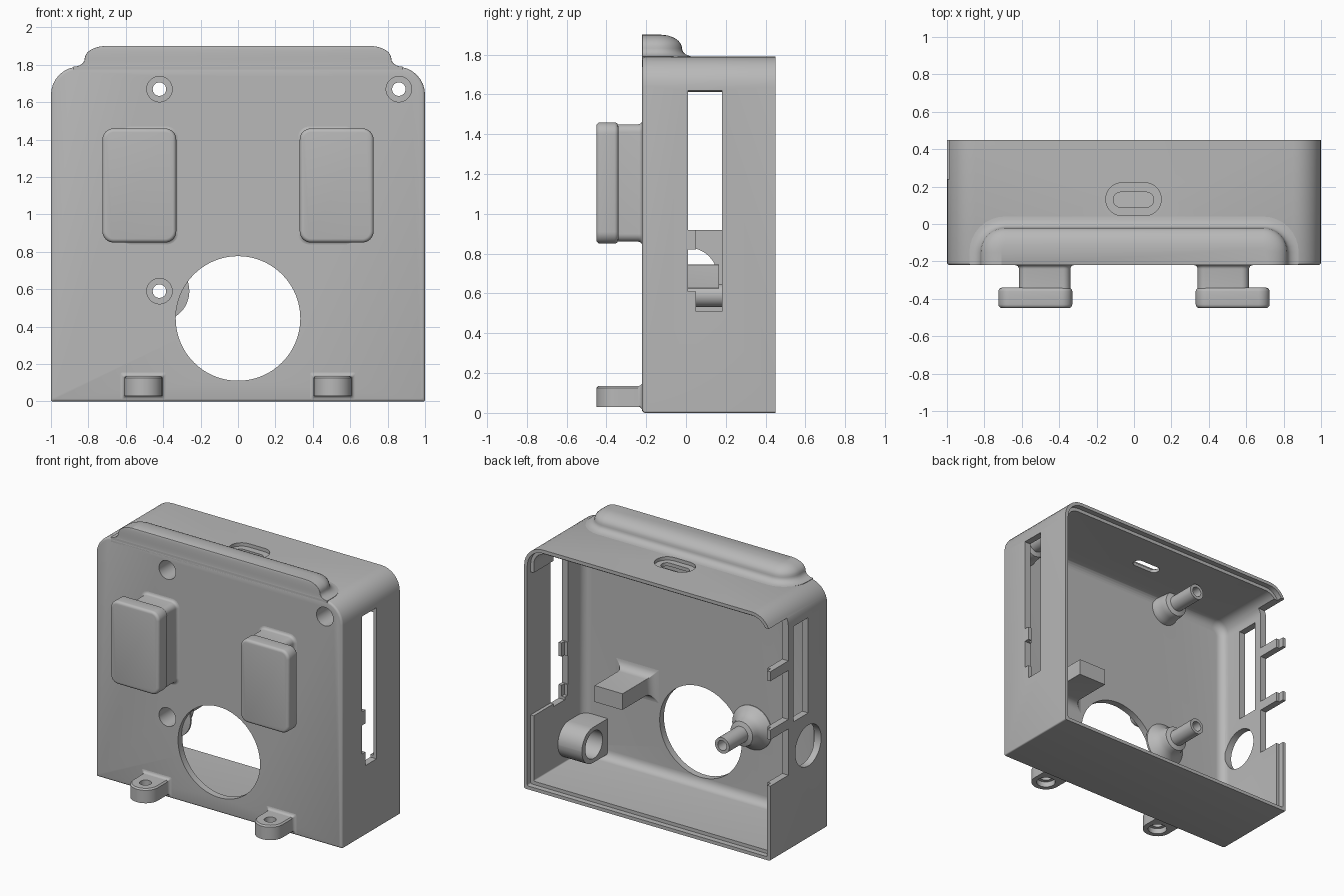
import bpy, bmesh, math

cube = bpy.data.objects.get("Cube")
if cube:
    bpy.data.objects.remove(cube)

grey = bpy.data.materials.new("light_grey_plastic")
grey.use_nodes = True
COLOUR = (0.48, 0.48, 0.48, 1)
grey.diffuse_color = COLOUR
grey.node_tree.nodes["Principled BSDF"].inputs["Base Color"].default_value = COLOUR

PLACE = {"X": lambda u, v, l: (l, u, v),
         "Y": lambda u, v, l: (u, l, v),
         "Z": lambda u, v, l: (u, v, l)}


def rounded(u0, u1, v0, v1, radii, grow=0.0, n=8):
    """Rounded rectangle; radii run low-left, low-right, high-right, high-left."""
    if not isinstance(radii, tuple):
        radii = (radii,) * 4
    u0, u1, v0, v1 = u0 - grow, u1 + grow, v0 - grow, v1 + grow
    corners = ((u0, v0, 1, 1), (u1, v0, -1, 1), (u1, v1, -1, -1), (u0, v1, 1, -1))
    pts = []
    for i, ((u, v, su, sv), r) in enumerate(zip(corners, radii)):
        r = max(r + (grow if r > 0.02 else 0), 0.004)
        for k in range(n + 1):
            a = math.pi * (1 + i / 2 + k / n / 2)
            pts.append((u + su * r + r * math.cos(a), v + sv * r + r * math.sin(a)))
    return pts


def circle(u, v, r, n=48):
    return [(u + r * math.cos(2 * math.pi * k / n), v + r * math.sin(2 * math.pi * k / n))
            for k in range(n)]


def loft(name, axis, rings, caps=True):
    """Skin a list of (level, outline) rings along an axis."""
    bm = bmesh.new()
    rows = [[bm.verts.new(PLACE[axis](u, v, l)) for u, v in pts] for l, pts in rings]
    for a, b in zip(rows, rows[1:]):
        for i in range(len(a)):
            j = (i + 1) % len(a)
            bm.faces.new((a[i], a[j], b[j], b[i]))
    if caps:
        bm.faces.new(rows[0])
        bm.faces.new(rows[-1])
    bmesh.ops.remove_doubles(bm, verts=bm.verts, dist=0.00005)
    bmesh.ops.recalc_face_normals(bm, faces=bm.faces)
    mesh = bpy.data.meshes.new(name)
    bm.to_mesh(mesh)
    bm.free()
    ob = bpy.data.objects.new(name, mesh)
    bpy.context.collection.objects.link(ob)
    mesh.materials.append(grey)
    return ob


def prism(axis, pts, a, b, name="cutter"):
    return loft(name, axis, [(a, pts), (b, pts)])


def box_cut(x0, x1, y0, y1, z0, z1):
    return prism("X", [(y0, z0), (y1, z0), (y1, z1), (y0, z1)], x0, x1)


def cut(ob, cutter):
    cutter.hide_render = True
    mod = ob.modifiers.new("cut", "BOOLEAN")
    mod.operation, mod.solver, mod.object = "DIFFERENCE", "EXACT", cutter
    bpy.context.view_layer.objects.active = ob
    bpy.ops.object.modifier_apply(modifier=mod.name)
    bpy.data.objects.remove(cutter)


def arc(r, n=6):
    """Quarter round: pairs (inset, rise) going from 0 to r."""
    return [(r - r * math.cos(math.pi / 2 * k / n), r * math.sin(math.pi / 2 * k / n))
            for k in range(n + 1)]


# Shell: open-backed case with round upper corners
def shell_ring(grow):
    return rounded(-1, 1, 0, 1.79, (0.01, 0.01, 0.15, 0.15), grow)


shell = loft("case_shell", "Y", [(-0.205 - h, shell_ring(-i)) for i, h in reversed(arc(0.015, 3))]
             + [(0.45, shell_ring(0))])
cut(shell, loft("cutter", "Y", [(-0.11 - h, shell_ring(-0.05 - i)) for i, h in reversed(arc(0.06))]
                + [(0.6, shell_ring(-0.05))]))
cut(shell, prism("Y", shell_ring(-0.025), 0.41, 0.6))

# Round opening and screw holes in the front
cut(shell, prism("Y", circle(0, 0.444, 0.333, 96), -0.5, 0))
SCREWS = ((-0.42, 0.59, 0.16), (-0.42, 1.67, 0.11), (0.86, 1.67, 0.11))
for x, z, _ in SCREWS:
    cut(shell, prism("Y", circle(x, z, 0.068), -0.5, -0.1))

# Left wall: recess and stepped slot
cut(shell, box_cut(0.9, 0.975, 0.02, 0.6, 0.53, 1.58))
for y0, y1, z0, z1 in ((0.05, 0.18, 0.51, 1.62), (0.01, 0.06, 0.61, 0.82), (0.01, 0.06, 0.92, 1.62)):
    cut(shell, box_cut(0.9, 1.1, y0, y1, z0, z1))

# Right wall: slot, round port and rear notches that leave two prongs
cut(shell, box_cut(-1.1, -0.9, 0.01, 0.18, 0.92, 1.62))
cut(shell, prism("X", circle(0.01, 0.68, 0.15), -1.1, -0.9))
for z0, z1 in ((0.55, 0.89), (0.96, 1.32), (1.39, 1.7)):
    cut(shell, box_cut(-1.1, -0.92, 0.24, 0.6, z0, z1))

# Cable port in the top
cut(shell, prism("Z", rounded(-0.15, 0.145, 0.045, 0.22, 0.085), 1.765, 2))
cut(shell, prism("Z", rounded(-0.11, 0.105, 0.09, 0.17, 0.038), 1.6, 2))


# Raised ridge on the top front edge
def ridge_ring(e):
    r = 0.13 + e
    return rounded(-0.82 - e, 0.82 + e, -0.22, -0.02 + e, (0.004, 0.004, r, r))


steps = [(1.755, 0.06)]
steps += [(1.79 + i * 0.7, 0.06 - h) for i, h in arc(0.06)]
steps += [(1.832 + h * 0.62, -i) for i, h in arc(0.11, 8)]
ridge = loft("top_ridge", "Z", [(z, ridge_ring(e)) for z, e in steps])

# Hooked plates and hinge lugs on the front
for side, word in ((-1, "right"), (1, "left")):
    def span(a, b):
        return sorted((a * side, b * side))

    u0, u1 = span(0.33, 0.725)
    rings = [(-0.36 + h, rounded(u0, u1, 0.85, 1.46, 0.06, -i)) for i, h in arc(0.02, 4)]
    front = [(-0.43 - h, rounded(u0, u1, 0.85, 1.46, 0.06, -i)) for i, h in arc(0.02, 4)]
    loft(word + "_hook_plate", "Y", front[::-1] + rings)

    u0, u1 = span(0.34, 0.615)
    flare = [(-0.24 + h, rounded(u0, u1, 0.86, 1.45, 0.04, i)) for i, h in arc(0.02, 4)]
    loft(word + "_hook_stem", "Y", [(-0.37, rounded(u0, u1, 0.86, 1.45, 0.04))] + flare
         + [(-0.2, rounded(u0, u1, 0.86, 1.45, 0.04, 0.02))])

    u0, u1 = span(0.405, 0.608)
    ends = (0.1, 0.1, 0.004, 0.004)
    lug = loft(word + "_hinge_lug", "Z",
               [(0.03, rounded(u0, u1, -0.45, -0.2, ends)),
                (0.125, rounded(u0, u1, -0.45, -0.2, ends)),
                (0.135, rounded(u0, u1, -0.45, -0.2, ends, -0.01))])
    mid = (u0 + u1) / 2
    cut(lug, prism("Z", circle(mid, -0.35, 0.04), 0, 0.2))
    cut(lug, prism("Z", circle(mid, -0.35, 0.065), 0, 0.07))
    foot = [(-0.24 + h, rounded(u0, u1, 0.03, 0.135, 0.01, i)) for i, h in arc(0.02, 4)]
    loft(word + "_lug_fillet", "Y", foot + [(-0.2, foot[-1][1])])

# Hollow screw posts behind the front wall
for k, (x, z, base) in enumerate(SCREWS):
    profile = [(0.068, -0.19), (base, -0.18), (base, -0.165)]
    profile += [(0.095 + (base - 0.095) * (1 - t) ** 2, -0.165 + 0.1 * t) for t in (0.25, 0.5, 0.75, 1)]
    profile += [(0.09, -0.045), (0.058, -0.035), (0.058, 0.18), (0.036, 0.18),
                (0.036, -0.07), (0.068, -0.07), (0.068, -0.19)]
    loft("screw_post_%d" % (k + 1), "Y", [(y, circle(x, z, r)) for r, y in profile], caps=False)

# Support block inside, flared into the front wall
flare = [(-0.11 - h, rounded(0.4, 0.63, 0.625, 0.745, 0.004, i)) for i, h in arc(0.06)]
loft("support_block", "Y", [(0.165, rounded(0.4, 0.63, 0.625, 0.745, 0.004))] + flare
     + [(-0.19, flare[-1][1])])

# Round-ended socket on the left inner wall
socket = prism("X", rounded(-0.19, 0.13, 0.08, 0.34, (0.004, 0.128, 0.128, 0.004)),
               0.755, 0.97, "inner_socket")
cut(socket, prism("X", circle(-0.01, 0.21, 0.1), 0.7, 0.94))

# Smooth the curved surfaces, keep hard edges
bpy.ops.object.select_all(action="DESELECT")
for ob in bpy.context.scene.objects:
    if ob.type == "MESH" and grey.name in ob.data.materials:
        ob.select_set(True)
        bpy.context.view_layer.objects.active = ob
bpy.ops.object.shade_smooth_by_angle(angle=math.radians(32))
